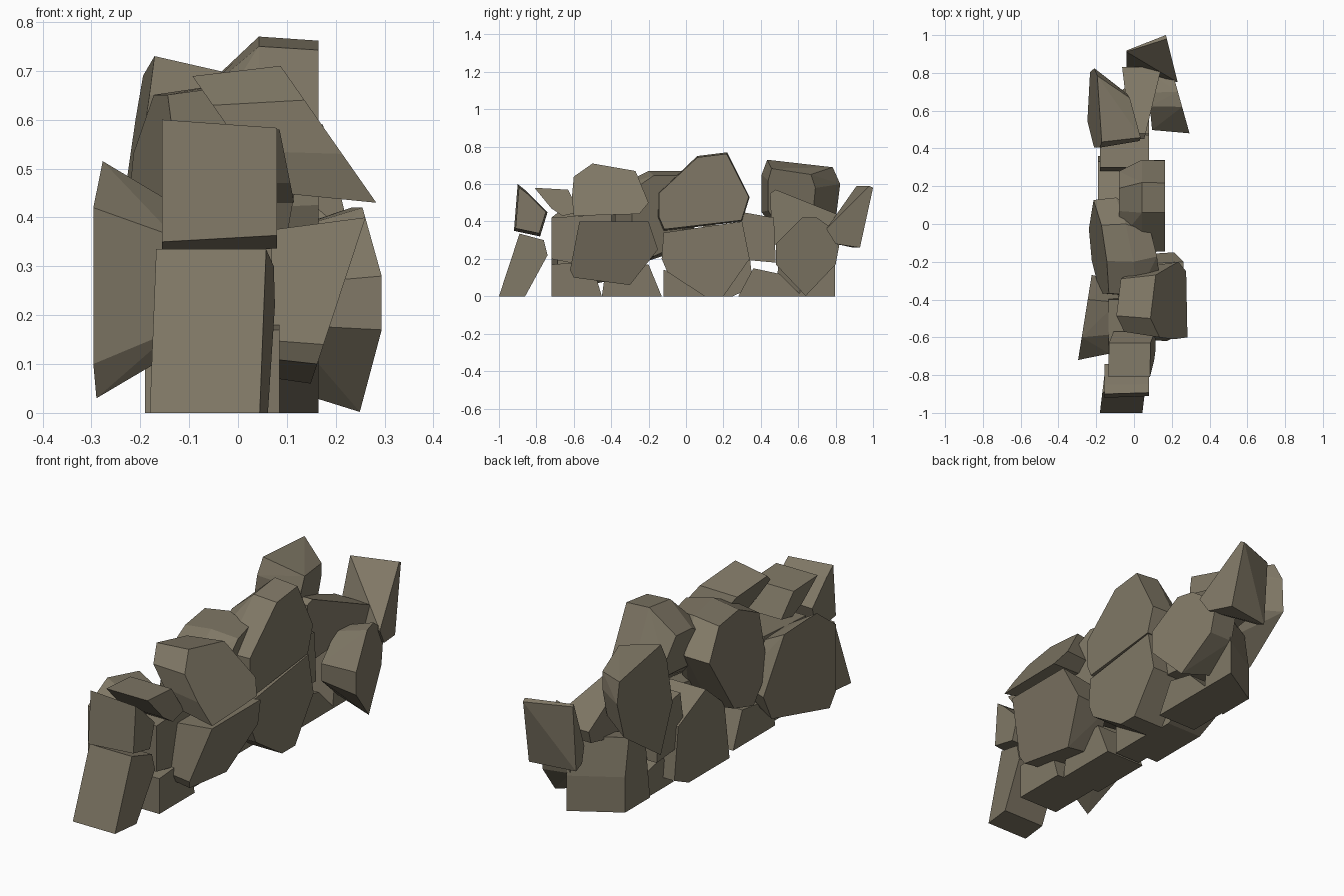
import bpy, bmesh, math

if "Cube" in bpy.data.objects:
    bpy.data.objects.remove(bpy.data.objects["Cube"])

stone = bpy.data.materials.new("brown_grey_stone")
stone.diffuse_color = (0.215, 0.187, 0.132, 1)
stone.use_nodes = True
stone.node_tree.nodes["Principled BSDF"].inputs["Base Color"].default_value = stone.diffuse_color


def pair(v):
    return v if isinstance(v, tuple) else (v, v)


def rock(name, outline, xl, xr, left=1.0, right=1.0, lean=0.0, yaw=0.0, skew=0.0):
    """Faceted boulder: side outline (y, z) carried from xl to xr.
    left/right shrink the end faces in (y, z); lean slants x by height,
    yaw slants x by y (left end, right end), skew shifts y by x."""
    ys = [p[0] for p in outline]
    zs = [p[1] for p in outline]
    cy, cz, cx = (min(ys) + max(ys)) / 2, (min(zs) + max(zs)) / 2, (xl + xr) / 2
    left, right, yaw = pair(left), pair(right), pair(yaw)
    loops = [(xl, left, yaw[0]), (xr, right, yaw[1])]
    if left[0] < 1 and right[0] < 1:
        loops.append((cx, (1, 1), (yaw[0] + yaw[1]) / 2))
    bm = bmesh.new()
    for x, (sy, sz), w in loops:
        for y, z in outline:
            yy = cy + (y - cy) * sy
            zz = 0 if z == 0 else cz + (z - cz) * sz
            bm.verts.new((x + lean * (zz - cz) + w * (yy - cy),
                          yy + skew * (x - cx), zz))
    res = bmesh.ops.convex_hull(bm, input=bm.verts[:])
    junk = {e for k in ("geom_interior", "geom_unused") for e in res[k]
            if isinstance(e, bmesh.types.BMVert)}
    bmesh.ops.delete(bm, geom=list(junk), context='VERTS')
    bmesh.ops.dissolve_limit(bm, angle_limit=math.radians(3),
                             verts=bm.verts[:], edges=bm.edges[:])
    bmesh.ops.recalc_face_normals(bm, faces=bm.faces[:])
    me = bpy.data.meshes.new(name)
    bm.to_mesh(me)
    bm.free()
    me.materials.append(stone)
    ob = bpy.data.objects.new(name, me)
    bpy.context.collection.objects.link(ob)
    return ob


# front end stones
rock("front_lower_slab", [(-1, 0), (-.86, 0), (-.74, .22), (-.76, .30), (-.89, .335)],
     -.165, .06, yaw=.12)
rock("front_upper_slab", [(-.92, .35), (-.90, .60), (-.85, .56), (-.74, .45), (-.78, .32)],
     -.155, .08, right=(.9, .88))
rock("front_cap", [(-.81, .58), (-.63, .57), (-.57, .45), (-.66, .43), (-.72, .47)],
     -.12, .10, lean=-.2)
rock("front_base", [(-.72, 0), (-.72, .17), (-.6, .18), (-.48, .1), (-.45, 0)],
     -.13, .085)
rock("front_second_base", [(-.45, 0), (-.43, .14), (-.2, .17), (-.13, 0)],
     -.16, .05)
rock("front_core", [(-.72, .42), (-.72, .2), (-.57, .17), (-.38, .2), (-.4, .44)],
     -.135, .07)
rock("front_left_boulder", [(-.72, .42), (-.72, .1), (-.68, .03), (-.32, .10),
                            (-.27, .22), (-.40, .48), (-.6, .515)],
     -.26, -.10, right=(.85, .6), yaw=.16)

# right side stones
rock("right_upper_boulder", [(-.61, .53), (-.6, .64), (-.5, .71), (-.27, .67),
                             (-.2, .5), (-.25, .44), (-.6, .43)],
     -.01, .185, left=.85, lean=-.7)
rock("right_lower_boulder", [(-.62, .14), (-.57, .40), (-.2, .40), (-.15, .25),
                             (-.3, .06), (-.6, .1)],
     .02, .205, left=(.95, .85), lean=.33)
rock("right_middle_boulder", [(-.13, .2), (-.12, .34), (.3, .40), (.34, .2),
                              (.2, 0), (.1, 0), (-.1, .13)],
     -.03, .165)

# middle stones
rock("tall_top_boulder", [(-.15, .42), (-.15, .55), (.06, .75), (.22, .77),
                          (.34, .53), (.3, .40), (-.12, .35)],
     -.08, .165, left=(.75, .45), right=(.98, .96))
rock("left_top_boulder", [(-.38, .3), (-.38, .58), (-.2, .67), (0, .67),
                          (.14, .54), (-.02, .25), (-.2, .19)],
     -.195, .07, left=(.95, .92), right=(.65, .9), lean=.18, yaw=(-.15, -.25))
rock("left_lower_boulder", [(-.06, 0), (-.02, .28), (.12, .40), (.33, .3),
                            (.36, .05), (.25, 0)],
     -.19, .0)
rock("middle_block", [(.26, .2), (.3, .45), (.47, .42), (.48, .18)], -.18, .08)
rock("middle_base", [(-.12, 0), (-.12, .14), (.1, .12), (.2, 0)], -.13, .01)
rock("back_wedge_base", [(.28, 0), (.36, .15), (.5, .12), (.62, 0)], -.13, .08)

# back end stones
rock("back_left_boulder", [(.38, .45), (.38, .65), (.41, .73), (.76, .69),
                           (.80, .6), (.78, .44), (.52, .26)],
     -.215, -.02, right=(.6, .8), lean=.15, yaw=(-.05, -.25), skew=-.25)
rock("back_middle_slab", [(.45, .55), (.48, .57), (.83, .43), (.81, .37), (.46, .27)],
     -.04, .10, yaw=(-.12, .24))
rock("back_right_boulder", [(.48, .17), (.48, .28), (.62, .42), (.7, .42),
                            (.83, .33), (.8, .17), (.64, .002)],
     .08, .245, left=(.9, .75), yaw=(-.1, -.28))
rock("back_base", [(.54, 0), (.58, .33), (.70, .35), (.73, .17), (.73, 0)],
     -.14, .08, skew=.6)
rock("back_end_boulder", [(.75, .36), (.98, .59), (1, .58), (.93, .26), (.8, .28)],
     -.04, .20, left=(.35, 1), yaw=(0, -.25))
